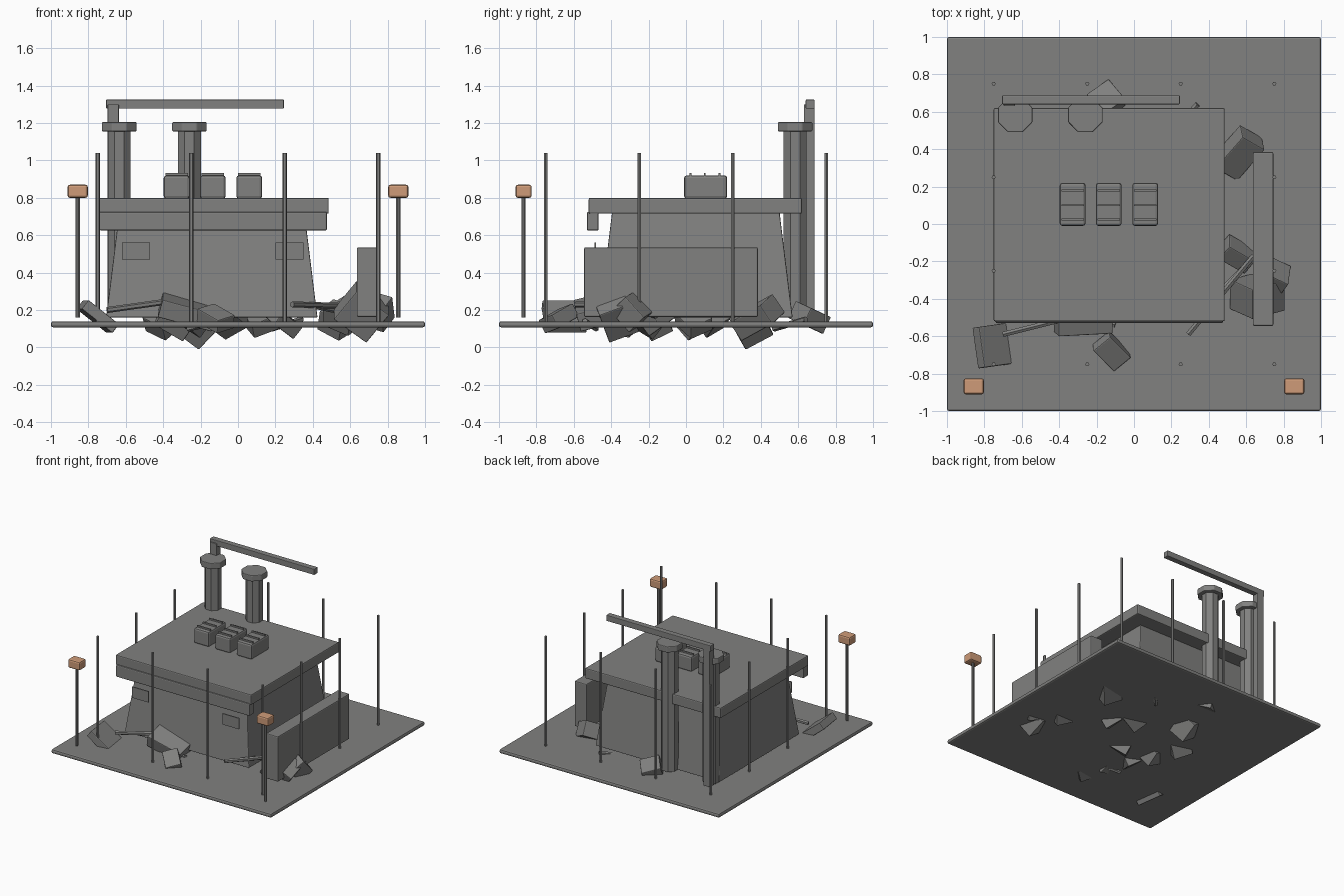
import bpy, bmesh, math
from mathutils import Matrix, Vector, Euler

if "Cube" in bpy.data.objects:
    bpy.data.objects.remove(bpy.data.objects["Cube"])


def material(name, rgb):
    m = bpy.data.materials.new(name)
    m.diffuse_color = (*rgb, 1)
    m.use_nodes = True
    m.node_tree.nodes["Principled BSDF"].inputs["Base Color"].default_value = m.diffuse_color
    return m


CONCRETE = material("concrete_grey", (0.22, 0.22, 0.215))
LAMP = material("lamp_orange", (0.62, 0.33, 0.19))


def finish(bm, name, mat, bevel):
    bmesh.ops.recalc_face_normals(bm, faces=bm.faces)
    me = bpy.data.meshes.new(name)
    bm.to_mesh(me)
    bm.free()
    me.materials.append(mat)
    ob = bpy.data.objects.new(name, me)
    bpy.context.collection.objects.link(ob)
    if bevel:
        mod = ob.modifiers.new("edge_bevel", "BEVEL")
        mod.width, mod.segments = bevel, 2
    return ob


def block(name, x, y, z, mat=CONCRETE, bevel=0.006, inset=0.0):
    """Box from ranges; inset narrows its top on every side."""
    bm = bmesh.new()
    bmesh.ops.create_cube(bm, size=1)
    for v in bm.verts:
        s = v.co * 2
        k = inset if s.z > 0 else 0
        v.co = (sum(x) / 2 + s.x * ((x[1] - x[0]) / 2 - k),
                sum(y) / 2 + s.y * ((y[1] - y[0]) / 2 - k),
                sum(z) / 2 + s.z * (z[1] - z[0]) / 2)
    return finish(bm, name, mat, bevel)


def chunk(name, centre, size, angles):
    """Tilted broken block."""
    bm = bmesh.new()
    rot = Euler([math.radians(a) for a in angles]).to_matrix().to_4x4()
    bmesh.ops.create_cube(bm, size=1, matrix=Matrix.Translation(centre) @ rot @ Matrix.Diagonal((*size, 1)))
    return finish(bm, name, CONCRETE, 0.006)


def rod(name, a, b, r, sides=8, bevel=0):
    a, b = Vector(a), Vector(b)
    d = b - a
    bm = bmesh.new()
    rot = d.to_track_quat("Z", "Y").to_matrix().to_4x4()
    if abs(d.x) + abs(d.y) < 1e-6:
        rot = Matrix.Rotation(math.pi / sides, 4, "Z")
    bmesh.ops.create_cone(bm, cap_ends=True, segments=sides, radius1=r, radius2=r, depth=d.length,
                          matrix=Matrix.Translation((a + b) / 2) @ rot)
    return finish(bm, name, CONCRETE, bevel)


# Ground slab
block("ground_slab", (-1, 1), (-1, 1), (0.107, 0.14), bevel=0.012)

# Tapered bunker, roof and front lintel
block("bunker_body", (-0.705, 0.425), (-0.465, 0.57), (0.16, 0.725), inset=0.07)
block("roof_slab", (-0.75, 0.485), (-0.52, 0.62), (0.715, 0.80), bevel=0.008)
block("front_lintel", (-0.74, 0.475), (-0.53, -0.467), (0.625, 0.725), bevel=0.008)

# Window plates
for i, x in enumerate((-0.545, 0.275)):
    block(f"window_plate_{i}", (x - 0.075, x + 0.075), (-0.49, -0.481), (0.47, 0.56), bevel=0)

# Roof vents with slats
for i, x in enumerate((-0.328, -0.135, 0.06)):
    block(f"roof_vent_{i}", (x - 0.069, x + 0.069), (-0.01, 0.22), (0.795, 0.92), bevel=0.014)
    for j, y in enumerate((0.025, 0.1, 0.18)):
        block(f"vent_slat_{i}_{j}", (x - 0.06, x + 0.06), (y - 0.005, y + 0.005), (0.91, 0.932), bevel=0)

# Chimneys with caps
for i, x in enumerate((-0.635, -0.26)):
    rod(f"chimney_{i}", (x, 0.583, 0.16), (x, 0.583, 1.16), 0.066)
    rod(f"chimney_cap_{i}", (x, 0.583, 1.155), (x, 0.583, 1.205), 0.1, bevel=0.006)

# Crane mast and arm
block("crane_mast", (-0.697, -0.637), (0.63, 0.687), (0.16, 1.30), bevel=0.004)
block("crane_arm", (-0.705, 0.245), (0.64, 0.687), (1.277, 1.325), bevel=0.004)

# Side barrier
block("side_barrier", (0.635, 0.745), (-0.545, 0.385), (0.163, 0.535), bevel=0.008)

# Perimeter rods
steps = (-0.75, -0.25, 0.25, 0.75)
for x in steps:
    for y in steps:
        if max(abs(x), abs(y)) > 0.7:
            rod(f"perimeter_rod_{x}_{y}", (x, y, 0.13), (x, y, 1.04), 0.011, 6)

# Lamp posts
for side in (-1, 1):
    x = side * 0.857
    rod(f"lamp_post_{side}", (x, -0.868, 0.16), (x, -0.868, 0.81), 0.012)
    block(f"lamp_head_{side}", (x - 0.054, x + 0.054), (-0.911, -0.825), (0.80, 0.87), LAMP, 0.012)

# Rubble around and under the bunker
rubble = [
    ((-0.75, -0.65, 0.165), (0.21, 0.22, 0.06), (0, 38, 8)),
    ((-0.27, -0.50, 0.19), (0.30, 0.17, 0.10), (15, 15, 3)),
    ((-0.12, -0.68, 0.155), (0.17, 0.12, 0.08), (15, 22, -45)),
    ((0.66, -0.38, 0.19), (0.22, 0.17, 0.20), (25, 35, 15)),
    ((0.75, -0.29, 0.19), (0.12, 0.13, 0.15), (40, 15, -25)),
    ((0.55, -0.16, 0.16), (0.17, 0.10, 0.12), (30, 20, -30)),
    ((0.56, 0.38, 0.16), (0.15, 0.24, 0.12), (25, 25, -30)),
    ((-0.15, 0.66, 0.16), (0.15, 0.15, 0.10), (-20, 15, 35)),
    ((-0.24, 0.34, 0.13), (0.20, 0.17, 0.14), (35, 35, 20)),
    ((0.24, 0.04, 0.14), (0.16, 0.14, 0.08), (25, 30, 40)),
    ((0.13, 0.15, 0.14), (0.16, 0.12, 0.09), (30, -20, 15)),
    ((-0.05, -0.23, 0.14), (0.14, 0.16, 0.09), (-30, 25, 50)),
    ((-0.34, -0.16, 0.14), (0.18, 0.13, 0.10), (30, 30, 10)),
    ((-0.40, 0.06, 0.14), (0.15, 0.15, 0.10), (25, -35, 35)),
    ((-0.25, -0.34, 0.14), (0.16, 0.12, 0.09), (30, 20, 65)),
]
for i, (c, s, a) in enumerate(rubble):
    chunk(f"rubble_{i}", c, s, a)

# Loose bars in the rubble
bars = [
    ((-0.70, -0.59, 0.20), (-0.38, -0.51, 0.245)),
    ((0.29, -0.59, 0.23), (0.64, -0.17, 0.22)),
    ((0.42, -0.40, 0.22), (0.66, -0.16, 0.17)),
    ((0.18, 0.47, 0.10), (0.34, 0.64, 0.15)),
    ((-0.27, -0.48, 0.10), (-0.10, -0.54, 0.14)),
]
for i, (a, b) in enumerate(bars):
    rod(f"loose_bar_{i}", a, b, 0.016, 6)
